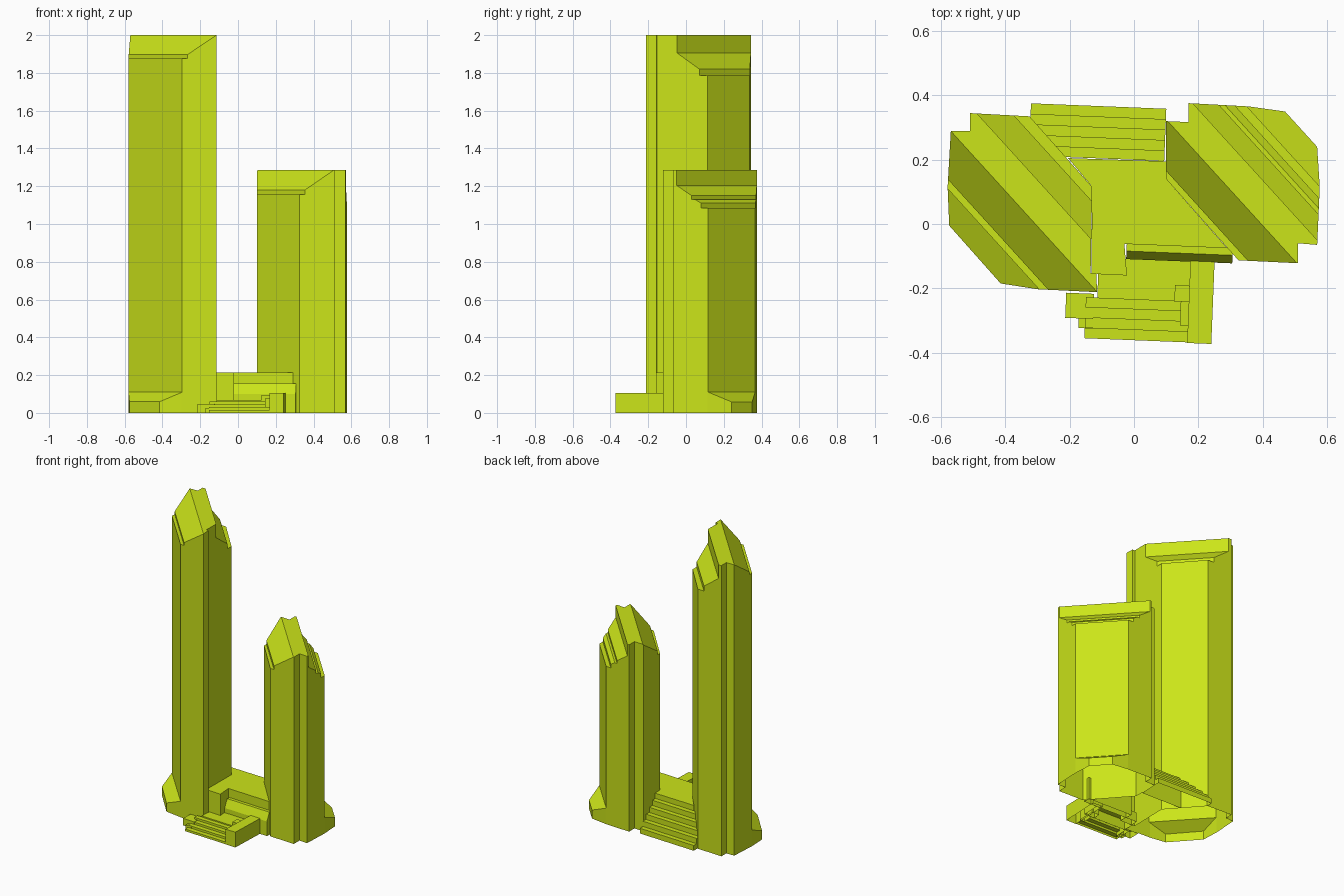
import bpy, bmesh
from mathutils import Vector

if "Cube" in bpy.data.objects:
    bpy.data.objects.remove(bpy.data.objects["Cube"])

mat = bpy.data.materials.new("lime")
mat.diffuse_color = (0.6, 0.78, 0.01, 1)
mat.use_nodes = True
mat.node_tree.nodes["Principled BSDF"].inputs["Base Color"].default_value = mat.diffuse_color

RIDGE = Vector((0.673, -0.74, 0))    # direction of both roof ridges
ACROSS = Vector((0.74, 0.673, 0))    # horizontal, square to the ridges
SIDE = Vector((1, -0.04, 0))         # the court is turned slightly
DEPTH = Vector((0.04, 1, 0))
UP = Vector((0, 0, 1))


def extrude(name, pts, offset):
    """Solid from a closed 3D outline swept along an offset."""
    bm = bmesh.new()
    face = bm.faces.new([bm.verts.new(p) for p in pts])
    res = bmesh.ops.extrude_face_region(bm, geom=[face])
    bmesh.ops.translate(bm, vec=offset,
                        verts=[v for v in res["geom"] if isinstance(v, bmesh.types.BMVert)])
    bmesh.ops.recalc_face_normals(bm, faces=bm.faces)
    me = bpy.data.meshes.new(name)
    bm.to_mesh(me)
    bm.free()
    ob = bpy.data.objects.new(name, me)
    bpy.context.collection.objects.link(ob)
    me.materials.append(mat)
    return ob


def finish(ob, cut=None):
    """Open the underside, optionally trimming along a vertical plane."""
    bm = bmesh.new()
    bm.from_mesh(ob.data)
    if cut is not None:
        bmesh.ops.bisect_plane(bm, geom=bm.verts[:] + bm.edges[:] + bm.faces[:],
                               plane_co=ACROSS * cut, plane_no=ACROSS, clear_inner=True)
    bm.normal_update()
    low = [f for f in bm.faces if f.normal.z < -0.9 and f.calc_center_median().z < 1e-3]
    bmesh.ops.delete(bm, geom=low, context='FACES')
    bm.to_mesh(ob.data)
    bm.free()
    return ob


def prism(name, outline, h):
    return finish(extrude(name, [Vector((x, y, 0)) for x, y in outline], UP * h))


def block(name, u0, u1, v0, v1, h):
    pts = [SIDE * u + DEPTH * v for u, v in ((u0, v0), (u1, v0), (u1, v1), (u0, v1))]
    return finish(extrude(name, pts, UP * h))


def run(name, profile, u0, u1, cut=None):
    """Depth/height profile swept sideways, for stairs."""
    pts = [SIDE * u0 + DEPTH * v + UP * z for v, z in profile]
    return finish(extrude(name, pts, SIDE * (u1 - u0)), cut)


def tower(name, footprint, profile):
    """Roof section swept along the ridge, trimmed to the footprint."""
    ob = extrude(name, [ACROSS * d + UP * z - RIDGE for d, z in profile], RIDGE * 2)
    cutter = extrude("footprint_cutter", [Vector((x, y, -0.1)) for x, y in footprint], UP * 2.3)
    cutter.hide_render = True
    mod = ob.modifiers.new("trim", 'BOOLEAN')
    mod.operation = 'INTERSECT'
    mod.solver = 'EXACT'
    mod.object = cutter
    bpy.context.view_layer.objects.active = ob
    bpy.ops.object.modifier_apply(modifier=mod.name)
    bpy.data.objects.remove(cutter)
    return finish(ob)


def stair(v_start, step, rise, count):
    pts = [(v_start, 0)]
    for i in range(count):
        v = v_start + i * step
        pts += [(v, rise * (i + 1)), (v + step, rise * (i + 1))]
    return pts + [(v_start + count * step, 0)]


# Tall tower with front-left skirt
tower("tall_tower",
      [(-0.575, -0.005), (-0.415, -0.185), (-0.30, -0.203), (-0.115, -0.212),
       (-0.117, -0.155), (-0.135, -0.153), (-0.13, 0.115), (-0.325, 0.335),
       (-0.51, 0.345), (-0.51, 0.29), (-0.57, 0.29), (-0.58, 0.115)],
      [(-0.505, 0), (-0.505, 0.01), (-0.355, 0.11), (-0.355, 1.877), (-0.335, 1.877),
       (-0.335, 1.897), (-0.227, 2.0), (-0.13, 2.0), (-0.13, 1.905), (-0.049, 1.82),
       (-0.049, 1.785), (0.1, 1.785), (0.1, 0)])

# Short tower with back-right skirt
tower("short_tower",
      [(0.10, 0.32), (0.10, 0.14), (0.325, -0.113), (0.51, -0.122), (0.51, -0.06),
       (0.57, -0.065), (0.578, 0.115), (0.57, 0.24), (0.47, 0.35), (0.355, 0.366),
       (0.17, 0.376), (0.17, 0.317)],
      [(0.05, 0), (0.05, 1.155), (0.185, 1.155), (0.185, 1.18), (0.293, 1.285),
       (0.388, 1.285), (0.388, 1.205), (0.445, 1.15), (0.445, 1.13), (0.458, 1.13),
       (0.48, 1.11), (0.48, 1.085), (0.506, 1.085), (0.506, 0.11), (0.656, 0.01), (0.656, 0)])

# Raised court between the towers
prism("court", [(-0.205, 0.205), (0.10, 0.195), (0.10, 0.14), (0.29, -0.075),
                (-0.03, -0.062), (-0.022, -0.16), (-0.133, -0.155), (-0.13, 0.115)], 0.215)

# Back stairs, trimmed where they meet the tall tower
run("back_stairs", [(-v, z) for v, z in stair(-0.362, 0.0325, 0.036, 5)], -0.335, 0.086, cut=-0.017)

# Front ledge and landing
run("front_ledge", [(-0.062, 0), (-0.062, 0.155), (-0.085, 0.155), (-0.11, 0.10), (-0.11, 0)],
    -0.02, 0.31)
block("landing", -0.105, 0.21, -0.235, -0.11, 0.068)

# Front stairs and the low walls beside them
run("front_stairs", stair(-0.361, 0.032, 0.015, 4), -0.14, 0.18)
block("left_plinth", -0.202, -0.115, -0.30, -0.222, 0.048)
block("left_step", -0.16, -0.115, -0.33, -0.29, 0.025)
block("right_wall", 0.18, 0.255, -0.363, -0.09, 0.105)
block("right_post", 0.135, 0.19, -0.235, -0.185, 0.095)
block("right_curb", 0.155, 0.19, -0.31, -0.235, 0.075)
